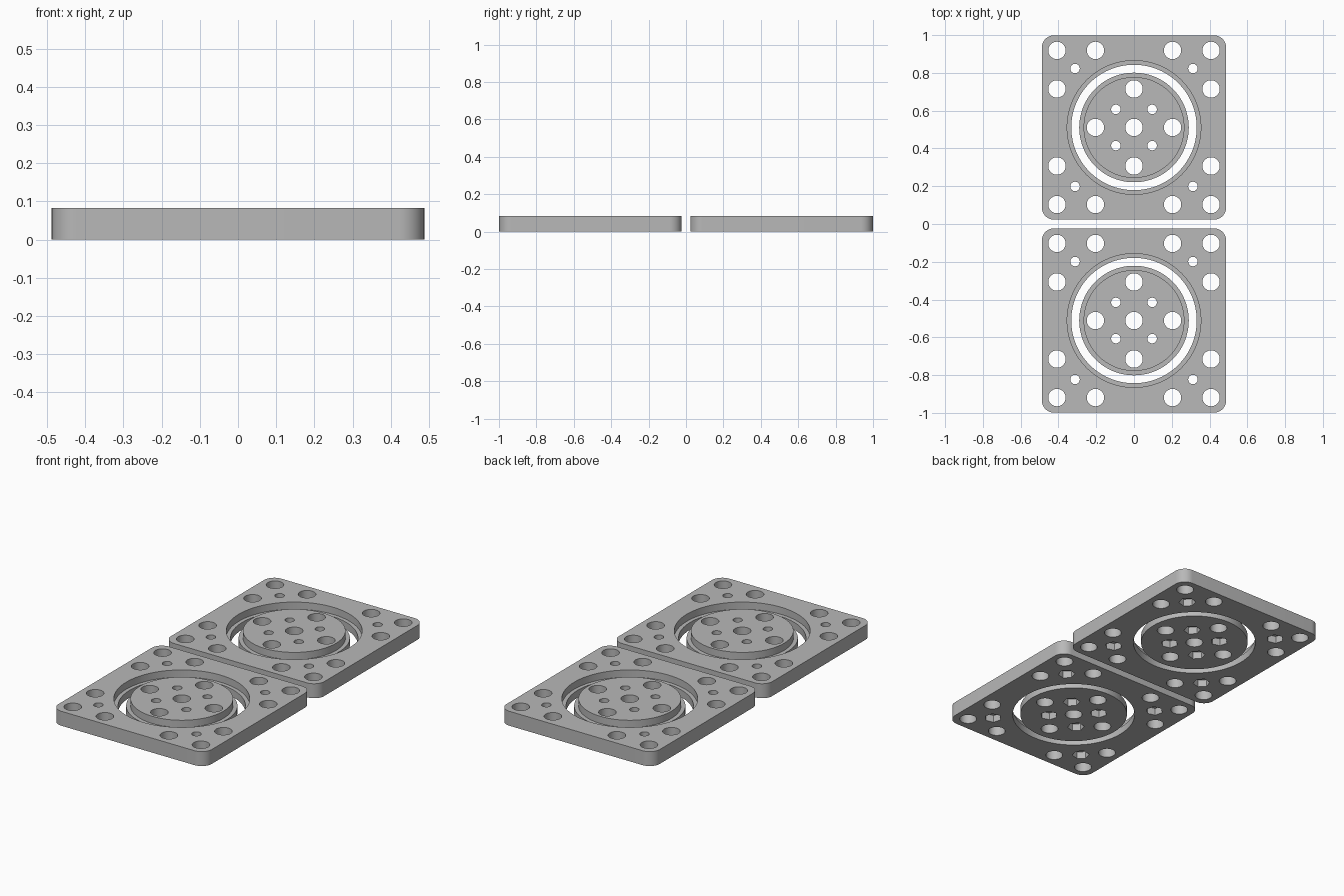
import bpy
import bmesh
from math import sin, cos, pi, radians

HALF, THICK, CORNER, OFFSET = 0.488, 0.083, 0.065, 0.511
STEP = 0.042          # height of the ledges and nut pockets
PITCH = 0.204         # spacing of the large holes

if "Cube" in bpy.data.objects:
    bpy.data.objects.remove(bpy.data.objects["Cube"])

grey = bpy.data.materials.new("grey")
grey.use_nodes = True
colour = (0.48, 0.48, 0.48, 1)
grey.diffuse_color = colour
grey.node_tree.nodes["Principled BSDF"].inputs["Base Color"].default_value = colour


def circle(r, n=96, x=0, y=0, turn=0):
    return [(x + r * cos(turn + 2 * pi * i / n), y + r * sin(turn + 2 * pi * i / n))
            for i in range(n)]


def prism(bm, outline, z0, z1):
    """Closed prism over an outline."""
    low = [bm.verts.new((x, y, z0)) for x, y in outline]
    high = [bm.verts.new((x, y, z1)) for x, y in outline]
    n = len(outline)
    bm.faces.new(low[::-1])
    bm.faces.new(high)
    for i in range(n):
        j = (i + 1) % n
        bm.faces.new((low[i], low[j], high[j], high[i]))


def make(name, prisms):
    bm = bmesh.new()
    for p in prisms:
        prism(bm, *p)
    mesh = bpy.data.meshes.new(name)
    bm.to_mesh(mesh)
    bm.free()
    ob = bpy.data.objects.new(name, mesh)
    bpy.context.collection.objects.link(ob)
    return ob


def cut(ob, *cutter_sets):
    """Subtract each set of prisms, then bake the result."""
    cutters = []
    for prisms in cutter_sets:
        c = make("cutter", prisms)
        c.hide_render = True
        cutters.append(c)
        mod = ob.modifiers.new("cut", 'BOOLEAN')
        mod.operation, mod.solver, mod.object = 'DIFFERENCE', 'EXACT', c
    bpy.context.view_layer.update()
    deps = bpy.context.evaluated_depsgraph_get()
    baked = bpy.data.meshes.new_from_object(ob.evaluated_get(deps))
    ob.modifiers.clear()
    ob.data = baked
    for c in cutters:
        bpy.data.objects.remove(c)


def through(outline):
    return (outline, -0.1, 0.2)


def screw_holes(d):
    """Four small holes on the diagonals, with hexagonal nut pockets below."""
    spots = [(d * sx, d * sy, radians(45 if sx == sy else 135))
             for sx in (-1, 1) for sy in (-1, 1)]
    small = [through(circle(0.025, 32, x, y)) for x, y, a in spots]
    pockets = [(circle(0.046, 6, x, y, a + radians(30)), -0.1, STEP) for x, y, a in spots]
    return small, pockets


def finish(ob, name):
    ob.name = ob.data.name = name
    ob.data.materials.clear()
    ob.data.materials.append(grey)
    bpy.ops.object.select_all(action='DESELECT')
    ob.select_set(True)
    bpy.context.view_layer.objects.active = ob
    bpy.ops.object.shade_smooth_by_angle(angle=radians(30))
    # second copy shares the mesh
    twin = ob.copy()
    bpy.context.collection.objects.link(twin)
    ob.name, twin.name = "back_" + name, "front_" + name
    ob.location.y, twin.location.y = OFFSET, -OFFSET


# Square plate with rounded corners and a stepped round opening
k = HALF - CORNER
outline = []
for q, (sx, sy) in enumerate([(1, 1), (-1, 1), (-1, -1), (1, -1)]):
    for i in range(13):
        a = (q + i / 12) * pi / 2
        outline.append((sx * k + CORNER * cos(a), sy * k + CORNER * sin(a)))
plate = make("plate", [(outline, 0, THICK)])
corner_holes = [through(circle(0.046, 40, x * PITCH, y * PITCH))
                for x in (-2, -1, 1, 2) for y in (-2, -1, 1, 2)
                if abs(x) == 2 or abs(y) == 2]
small, pockets = screw_holes(0.312)
cut(plate, corner_holes + small + [through(circle(0.332))],
    pockets + [(circle(0.354), STEP, 0.2)])
finish(plate, "plate")

# Loose disc with a flange round its lower half
disc = make("disc", [(circle(0.29), 0, THICK)])
cross_holes = [through(circle(0.046, 40, x * PITCH, y * PITCH))
               for x, y in [(0, 0), (1, 0), (-1, 0), (0, 1), (0, -1)]]
small, pockets = screw_holes(0.096)
cut(disc, cross_holes + small, pockets)
rim = make("rim", [(circle(0.4), STEP, 0.2)])
cut(rim, [(circle(0.267), -0.1, 0.3)])
mod = disc.modifiers.new("flange", 'BOOLEAN')
mod.operation, mod.solver, mod.object = 'DIFFERENCE', 'EXACT', rim
cut(disc)
bpy.data.objects.remove(rim)
finish(disc, "disc")
